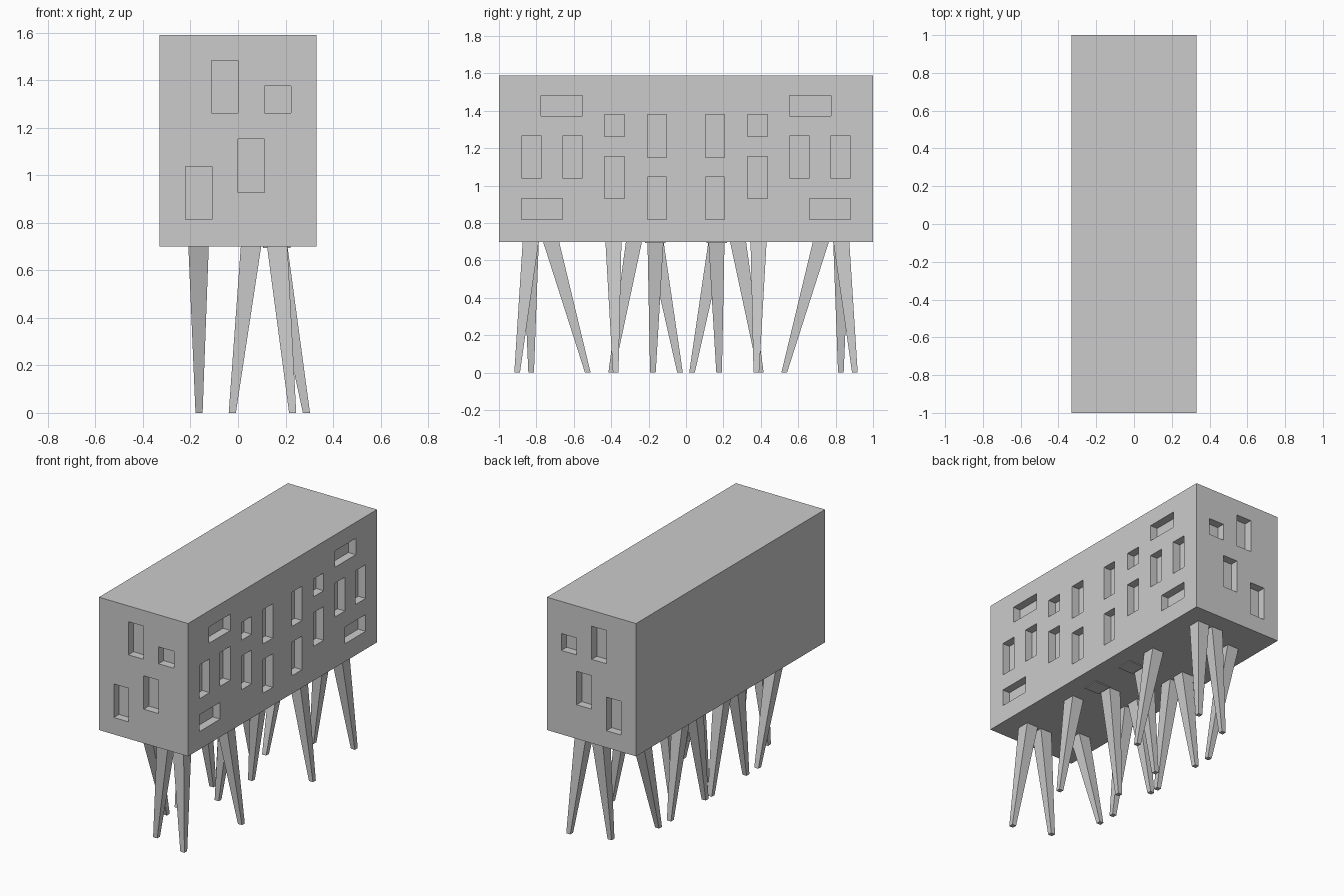
import bpy
import bmesh

if "Cube" in bpy.data.objects:
    bpy.data.objects.remove(bpy.data.objects["Cube"])


def make_object(name, bm):
    bmesh.ops.recalc_face_normals(bm, faces=bm.faces)
    mesh = bpy.data.meshes.new(name)
    bm.to_mesh(mesh)
    bm.free()
    obj = bpy.data.objects.new(name, mesh)
    bpy.context.collection.objects.link(obj)
    return obj


def add_prism(bm, low, high):
    """Join two horizontal rectangles, each (x0, x1, y0, y1, z)."""
    rings = []
    for x0, x1, y0, y1, z in (low, high):
        corners = ((x0, y0), (x1, y0), (x1, y1), (x0, y1))
        rings.append([bm.verts.new((x, y, z)) for x, y in corners])
    a, b = rings
    bm.faces.new(a[::-1])
    bm.faces.new(b)
    for i in range(4):
        j = (i + 1) % 4
        bm.faces.new((a[i], a[j], b[j], b[i]))


def add_box(bm, x0, x1, y0, y1, z0, z1):
    y0, y1 = sorted((y0, y1))
    add_prism(bm, (x0, x1, y0, y1, z0), (x0, x1, y0, y1, z1))


HALF_W, BASE, TOP, DEPTH = 0.33, 0.70, 1.59, 0.055

# Building block
bm = bmesh.new()
add_box(bm, -HALF_W, HALF_W, -1, 1, BASE, TOP)
building = make_object("building", bm)

# Window recesses: (x0, x1, z0, z1) on both ends, (y0, y1, z0, z1) on the right side
end_windows = [
    (-0.22, -0.11, 0.813, 1.038), (-0.112, -0.001, 1.262, 1.484),
    (0.001, 0.111, 0.928, 1.152), (0.111, 0.224, 1.262, 1.375),
]
side_windows = [
    (0.103, 0.206, 1.150, 1.380), (0.103, 0.206, 0.820, 1.045),
    (0.328, 0.435, 1.262, 1.380), (0.328, 0.435, 0.930, 1.155),
    (0.553, 0.776, 1.373, 1.482), (0.553, 0.660, 1.040, 1.266),
    (0.772, 0.880, 1.040, 1.266), (0.660, 0.880, 0.820, 0.932),
]
bm = bmesh.new()
for s in (-1, 1):
    for x0, x1, z0, z1 in end_windows:
        add_box(bm, x0, x1, s * (1 - DEPTH), s * 1.1, z0, z1)
    for y0, y1, z0, z1 in side_windows:
        add_box(bm, HALF_W - DEPTH, HALF_W + 0.1, s * y0, s * y1, z0, z1)
cutter = make_object("window_cutter", bm)
cutter.hide_render = True

cut = building.modifiers.new("windows", 'BOOLEAN')
cut.operation = 'DIFFERENCE'
cut.solver = 'EXACT'
cut.object = cutter
bpy.context.view_layer.objects.active = building
bpy.ops.object.modifier_apply(modifier=cut.name)
bpy.data.objects.remove(cutter)

# Splayed tapered legs: (top x, top y, foot x, foot y), mirrored front to back
legs = [
    (0.165, 0.830, 0.230, 0.903), (0.055, 0.830, -0.024, 0.828),
    (-0.166, 0.722, -0.164, 0.525), (0.165, 0.388, 0.288, 0.376),
    (-0.166, 0.278, -0.164, 0.400), (0.055, 0.163, -0.024, 0.177),
    (-0.166, 0.163, -0.164, 0.032),
]
TOP_R, FOOT_R = 0.043, 0.015
for s, end in ((-1, "front"), (1, "back")):
    for n, (tx, ty, fx, fy) in enumerate(legs, 1):
        ty, fy = s * ty, s * fy
        bm = bmesh.new()
        add_prism(bm,
                  (fx - FOOT_R, fx + FOOT_R, fy - FOOT_R, fy + FOOT_R, 0),
                  (tx - TOP_R, tx + TOP_R, ty - TOP_R, ty + TOP_R, BASE + 0.003))
        make_object(f"{end}_leg_{n}", bm)

    # Thin pad under the floor
    bm = bmesh.new()
    add_box(bm, 0.105, 0.22, s * 0.11, s * 0.22, BASE - 0.006, BASE + 0.003)
    make_object(f"{end}_floor_pad", bm)
